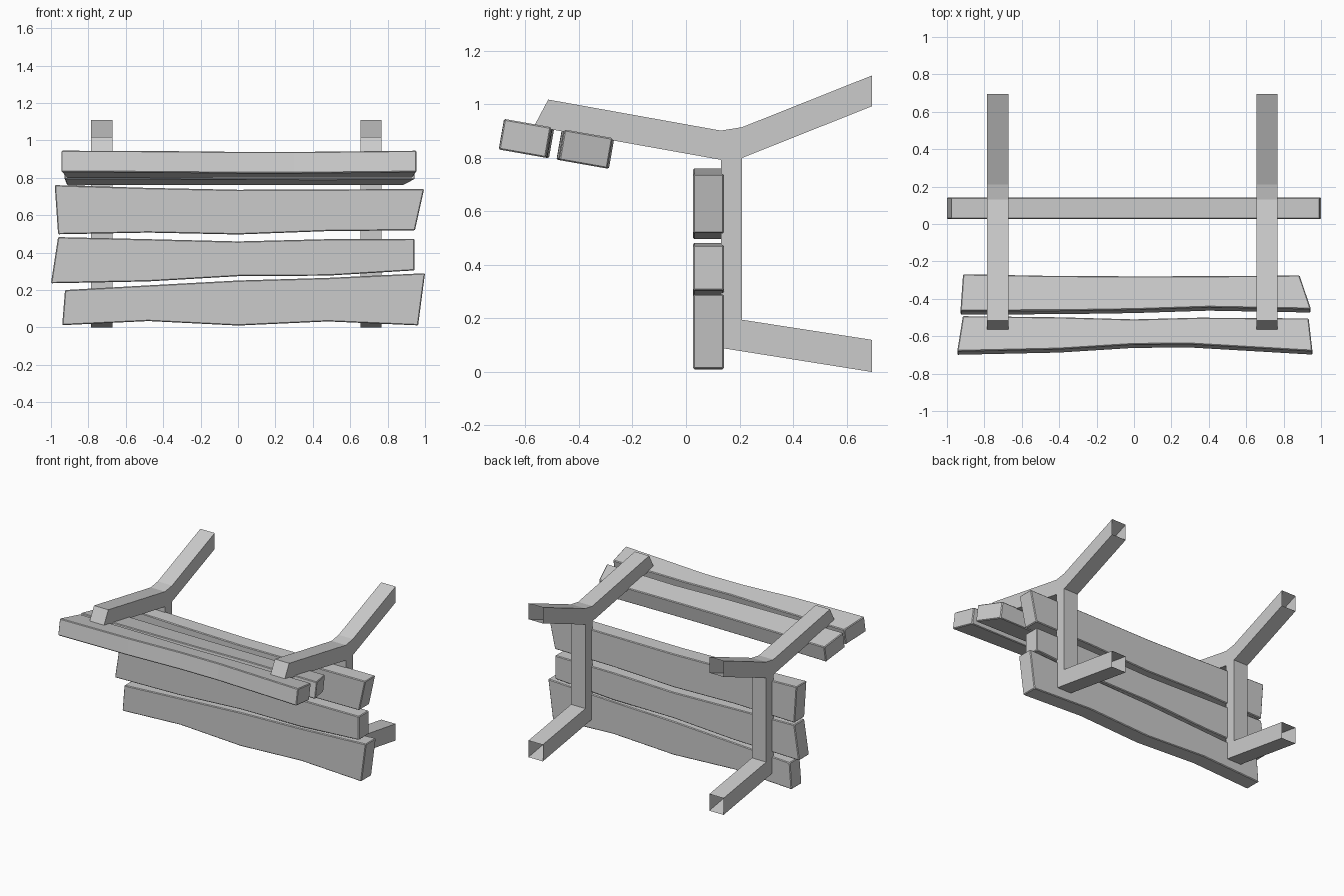
import bpy, bmesh, math
from mathutils import Vector

if "Cube" in bpy.data.objects:
    bpy.data.objects.remove(bpy.data.objects["Cube"])


def prism(name, outline, offset, caps=None, open_edges=(), bevel=0.0):
    """Extrude an outline by an offset; caps may be split, listed walls stay open."""
    bm = bmesh.new()
    a = [bm.verts.new(p) for p in outline]
    b = [bm.verts.new(Vector(p) + Vector(offset)) for p in outline]
    n = len(a)
    for cap in caps or [range(n)]:
        bm.faces.new([a[i] for i in cap])
        bm.faces.new([b[i] for i in reversed(cap)])
    for i in range(n):
        if i not in open_edges:
            j = (i + 1) % n
            bm.faces.new((a[j], a[i], b[i], b[j]))
    bmesh.ops.recalc_face_normals(bm, faces=bm.faces)
    me = bpy.data.meshes.new(name)
    bm.to_mesh(me)
    bm.free()
    ob = bpy.data.objects.new(name, me)
    bpy.context.collection.objects.link(ob)
    if bevel:
        m = ob.modifiers.new("edge_bevel", 'BEVEL')
        m.width = bevel
        m.segments = 1
        m.limit_method = 'ANGLE'
        m.angle_limit = math.radians(40)
    return ob


# Square-tube side frames: arm, post and foot, open at the two rear ends
frame = [(-0.515, 1.018), (0.13, 0.902), (0.21, 0.915), (0.695, 1.108),
         (0.695, 0.993), (0.21, 0.80), (0.21, 0.195), (0.695, 0.12),
         (0.695, 0.0), (0.13, 0.09), (0.13, 0.793), (-0.568, 0.918)]
cells = [(0, 1, 10, 11), (1, 2, 5, 10), (2, 3, 4, 5), (10, 5, 6, 9), (6, 7, 8, 9)]
for side, x in (("left", -0.786), ("right", 0.654)):
    prism(side + "_frame", [(x, y, z) for y, z in frame], (0.114, 0, 0),
          caps=cells, open_edges=(3, 7))

# Wavy upright boards, as upper and lower edges in x, z
upright = {
    "lower_board": (
        [(-0.925, 0.20), (-0.48, 0.225), (0, 0.251), (0.48, 0.265), (1.0, 0.29)],
        [(-0.94, 0.012), (-0.48, 0.034), (0, 0.01), (0.48, 0.032), (0.963, 0.011)]),
    "middle_board": (
        [(-0.962, 0.483), (-0.48, 0.472), (0, 0.46), (0.48, 0.472), (0.944, 0.474)],
        [(-1.0, 0.236), (-0.48, 0.246), (0, 0.274), (0.48, 0.277), (0.944, 0.305)]),
    "upper_board": (
        [(-0.98, 0.761), (-0.48, 0.746), (0, 0.736), (0.48, 0.738), (0.995, 0.74)],
        [(-0.962, 0.498), (-0.48, 0.507), (0, 0.497), (0.48, 0.515), (0.946, 0.519)]),
}
for name, (top, low) in upright.items():
    prism(name, [(x, 0.026, z) for x, z in top + low[::-1]], (0, 0.116, 0), bevel=0.005)

# Tilted boards under the arms, as rear and front edges in x, y
tilt = math.radians(10)
tilted = {
    "front_tilted_board": (
        [(-0.915, -0.492), (-0.4, -0.498), (0, -0.509), (0.35, -0.50), (0.934, -0.504)],
        [(-0.945, -0.68), (-0.4, -0.668), (0, -0.643), (0.3, -0.641), (0.954, -0.679)]),
    "rear_tilted_board": (
        [(-0.914, -0.268), (-0.48, -0.276), (0, -0.279), (0.4, -0.278), (0.885, -0.274)],
        [(-0.928, -0.464), (-0.4, -0.463), (0, -0.457), (0.4, -0.444), (0.946, -0.454)]),
}
for name, (back, front) in tilted.items():
    pts = [(x, y, 0.945 - math.tan(tilt) * (y + 0.675)) for x, y in back + front[::-1]]
    prism(name, pts, Vector((0, -math.sin(tilt), -math.cos(tilt))) * 0.116, bevel=0.005)
